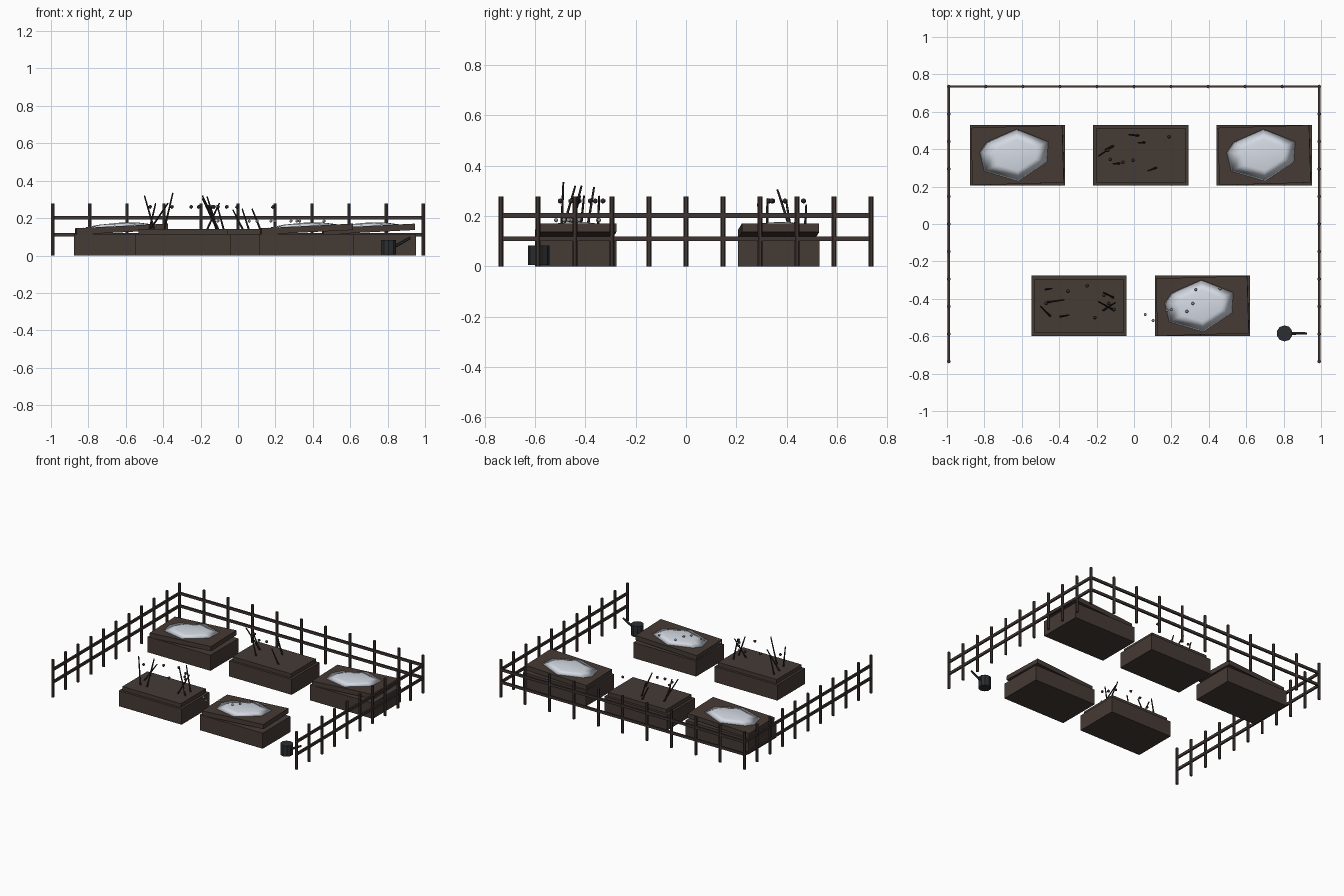
import bpy, bmesh, math
from mathutils import Vector, Matrix

if "Cube" in bpy.data.objects:
    bpy.data.objects.remove(bpy.data.objects["Cube"])


def material(name, rgb):
    m = bpy.data.materials.new(name)
    m.use_nodes = True
    m.diffuse_color = (*rgb, 1)
    bsdf = m.node_tree.nodes["Principled BSDF"]
    bsdf.inputs["Base Color"].default_value = (*rgb, 1)
    bsdf.inputs["Roughness"].default_value = 0.9
    return m


WOOD = material("dark_wood", (0.06, 0.043, 0.036))
FENCE = material("fence_wood", (0.05, 0.036, 0.032))
STALK = material("dead_stalk", (0.028, 0.022, 0.02))
METAL = material("dark_metal", (0.025, 0.027, 0.03))
SNOW = material("snow", (0.66, 0.7, 0.77))
PEBBLE = material("grey_pebble", (0.3, 0.29, 0.28))


def finish(name, bm, mat, smooth=False):
    bmesh.ops.recalc_face_normals(bm, faces=bm.faces)
    mesh = bpy.data.meshes.new(name)
    bm.to_mesh(mesh)
    bm.free()
    mesh.materials.append(mat)
    for p in mesh.polygons:
        p.use_smooth = smooth
    obj = bpy.data.objects.new(name, mesh)
    bpy.context.collection.objects.link(obj)
    return obj


def add_box(bm, centre, size):
    bmesh.ops.create_cube(bm, size=1, matrix=Matrix.Translation(centre) @ Matrix.Diagonal((*size, 1)))


def add_rod(bm, a, b, r1, r2=None, sides=6):
    a, b = Vector(a), Vector(b)
    d = b - a
    rot = d.to_track_quat('Z', 'Y').to_matrix().to_4x4()
    bmesh.ops.create_cone(bm, cap_ends=True, segments=sides, radius1=r1, radius2=r1 if r2 is None else r2,
                          depth=d.length, matrix=Matrix.Translation((a + b) / 2) @ rot)


# Fence: three sides, eleven posts and two rails each
FX, FY = 0.99, 0.735
RUNS = {"back": ((-FX, FY), (FX, FY)), "left": ((FX, -FY), (FX, FY)), "right": ((-FX, -FY), (-FX, FY))}
for side, (a, b) in RUNS.items():
    a, b = Vector((*a, 0)), Vector((*b, 0))
    posts, rails = bmesh.new(), bmesh.new()
    for i in range(11):
        if side == "back" and i in (0, 10):
            continue
        p = a.lerp(b, i / 10)
        add_rod(posts, p, p + Vector((0, 0, 0.277)), 0.01)
    for z in (0.11, 0.202):
        size = (abs(b.x - a.x) or 0.012, abs(b.y - a.y) or 0.012, 0.019)
        add_box(rails, (a + b) / 2 + Vector((0, 0, z)), size)
    finish(side + "_fence_posts", posts, FENCE)
    finish(side + "_fence_rails", rails, FENCE)

# Raised beds: box body with an inset top slab; snowy ones have a tilted slab
SNOW_EDGE = [(0, .132), (.163, .063), (.152, -.04), (0, -.13), (-.174, -.076), (-.195, .02), (-.158, .07)]


def snow_mound(name, place):
    bm = bmesh.new()
    low = [bm.verts.new((x, y, 0)) for x, y in SNOW_EDGE]
    mid = [bm.verts.new((x * 0.6, y * 0.6, 0.012)) for x, y in SNOW_EDGE]
    top = bm.verts.new((0, 0, 0.018))
    n = len(low)
    for i in range(n):
        j = (i + 1) % n
        bm.faces.new((low[i], low[j], mid[j], mid[i]))
        bm.faces.new((mid[i], mid[j], top))
    bm.faces.new(low[::-1])
    finish(name, bm, SNOW, True).matrix_world = place


BEDS = [("back_right", -0.623, 0.368, True), ("back_middle", 0.037, 0.368, False),
        ("back_left", 0.697, 0.368, True), ("front_right", -0.294, -0.438, False),
        ("front_left", 0.366, -0.438, True)]
for name, x, y, snowy in BEDS:
    bm = bmesh.new()
    add_box(bm, (x, y, 0.057), (0.51, 0.324, 0.114))
    finish(name + "_bed_body", bm, WOOD)
    bm = bmesh.new()
    add_box(bm, (0, 0, 0), (0.475, 0.29, 0.034))
    slab = finish(name + "_bed_slab", bm, WOOD)
    place = Matrix.Translation((x, y, 0.126))
    if snowy:
        place = (Matrix.Translation((x, y, 0.141)) @ Matrix.Rotation(-0.05, 4, 'Y')
                 @ Matrix.Rotation(0.03, 4, 'Z') @ Matrix.Diagonal((1.03, 1.06, 1, 1)))
        snow_mound(name + "_snow", place @ Matrix.Translation((0, 0, 0.0175)))
    slab.matrix_world = place

# Withered stalks: top x, y, z and base x, y
STALKS = {
    "front": [(-.5, -.44, .32, -.445, -.495), (-.348, -.487, .335, -.396, -.495), (-.374, -.405, .28, -.475, -.42),
              (-.44, -.345, .28, -.475, -.35), (-.165, -.365, .315, -.107, -.395),
              (-.19, -.415, .32, -.1, -.465), (-.1, -.42, .28, -.17, -.465)],
    "back": [(-.19, .363, .305, -.107, .42), (-.028, .478, .245, .03, .472), (.075, .285, .25, .123, .302),
             (-.112, .323, .27, -.075, .323), (.022, .435, .25, .06, .435), (-.155, .398, .26, -.112, .418)],
}
for row, sticks in STALKS.items():
    bm = bmesh.new()
    for tx, ty, tz, bx, by in sticks:
        add_rod(bm, (bx, by, 0.13), (tx, ty, tz), 0.006, 0.004, 5)
    finish(row + "_stalks", bm, STALK)


# Shrivelled berries and scattered pebbles
def scatter(name, points, z, r, mat):
    bm = bmesh.new()
    for x, y in points:
        bmesh.ops.create_icosphere(bm, subdivisions=1, radius=r, matrix=Matrix.Translation((x, y, z)))
    finish(name, bm, mat, True)


scatter("front_berries", [(-.47, -.425), (-.353, -.36), (-.25, -.33), (-.16, -.38), (-.135, -.425),
                          (-.21, -.5), (-.107, -.457)], 0.26, 0.011, STALK)
scatter("back_berries", [(.187, .467), (-.005, .34), (-.128, .345), (-.06, .33), (-.14, .393)], 0.26, 0.011, STALK)
scatter("pebbles", [(.283, -.467), (.315, -.425), (.198, -.457), (.33, -.35), (.46, -.345), (.06, -.484),
                    (.102, -.516), (.176, -.462), (-.107, -.462)], 0.184, 0.009, PEBBLE)

# Watering can with a slanted spout
bm = bmesh.new()
add_rod(bm, (.805, -.585, 0.005), (.805, -.585, 0.083), 0.043, sides=10)
finish("watering_can_body", bm, METAL)
bm = bmesh.new()
add_rod(bm, (.83, -.585, 0.045), (.922, -.585, 0.095), 0.009, 0.007)
finish("watering_can_spout", bm, METAL)
